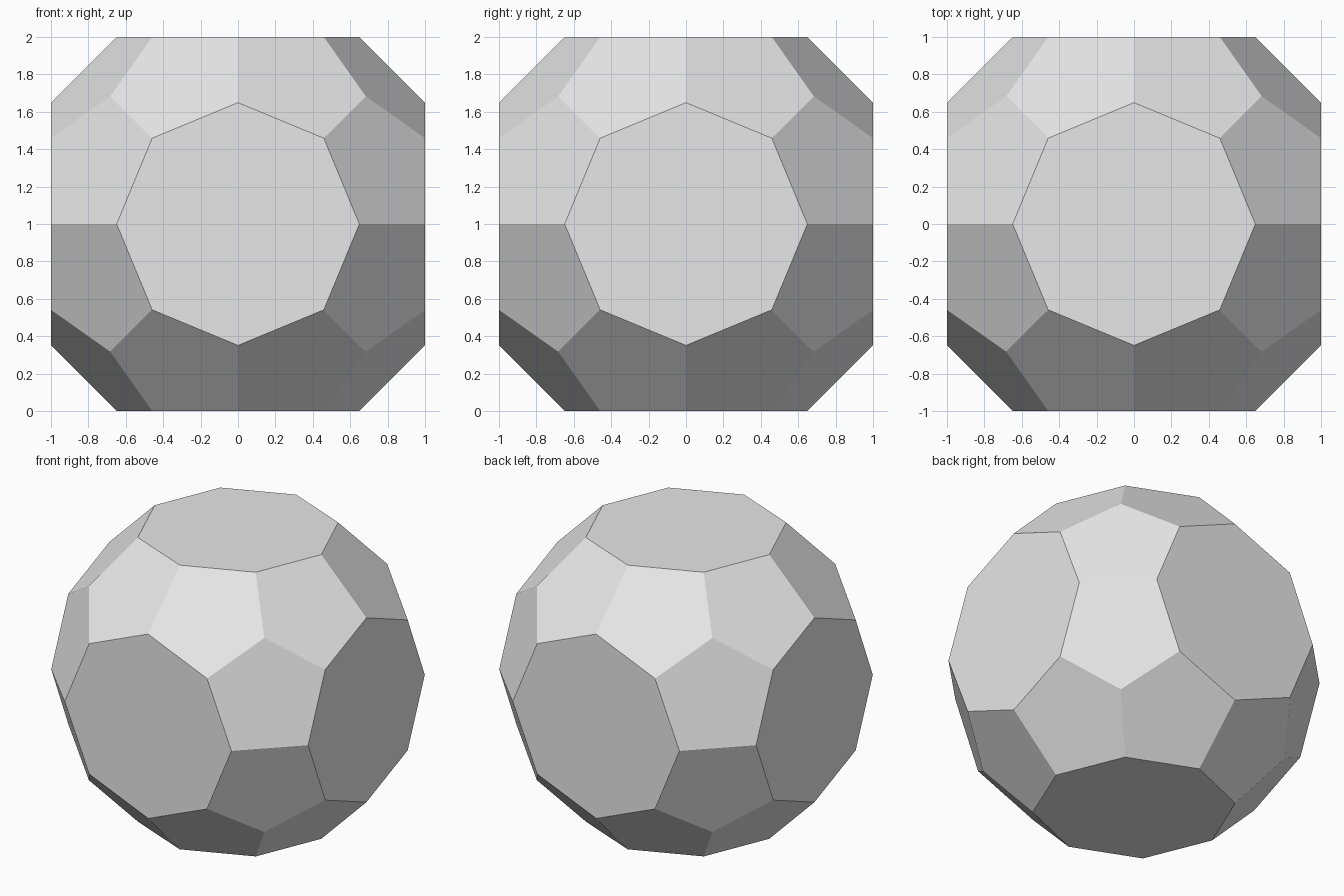
import bpy, bmesh, math
from itertools import product
from mathutils import Vector

if "Cube" in bpy.data.objects:
    bpy.data.objects.remove(bpy.data.objects["Cube"])

# Plain grey surface
grey = bpy.data.materials.new("light_grey")
grey.use_nodes = True
colour = (0.8, 0.8, 0.8, 1)
grey.diffuse_color = colour
grey.node_tree.nodes["Principled BSDF"].inputs["Base Color"].default_value = colour

# Octagon radius that makes octagon sides equal to the edges joining octagons
side = 2 * math.sin(math.pi / 8)
radius = math.sqrt(2) / (side + math.sqrt(2))
corner = (1 + radius) / (1 + math.sqrt(2))

bm = bmesh.new()

# A regular octagon on each side of the cube
for axis, sign in product(range(3), (-1, 1)):
    for step in range(8):
        angle = step * math.pi / 4
        point = Vector((0, 0, 0))
        point[axis] = sign
        point[(axis + 1) % 3] = radius * math.cos(angle)
        point[(axis + 2) % 3] = radius * math.sin(angle)
        bm.verts.new(point)

# The points where three pentagons meet
for signs in product((-1, 1), repeat=3):
    bm.verts.new(Vector(signs) * corner)

# Wrap the points, then merge the triangles into octagons and pentagons
bmesh.ops.convex_hull(bm, input=bm.verts[:])
bmesh.ops.dissolve_limit(bm, angle_limit=math.radians(2),
                         verts=bm.verts[:], edges=bm.edges[:])
bmesh.ops.recalc_face_normals(bm, faces=bm.faces[:])
bmesh.ops.translate(bm, verts=bm.verts[:], vec=(0, 0, 1))

mesh = bpy.data.meshes.new("polyhedron")
bm.to_mesh(mesh)
bm.free()
mesh.materials.append(grey)
solid = bpy.data.objects.new("polyhedron", mesh)
bpy.context.collection.objects.link(solid)
